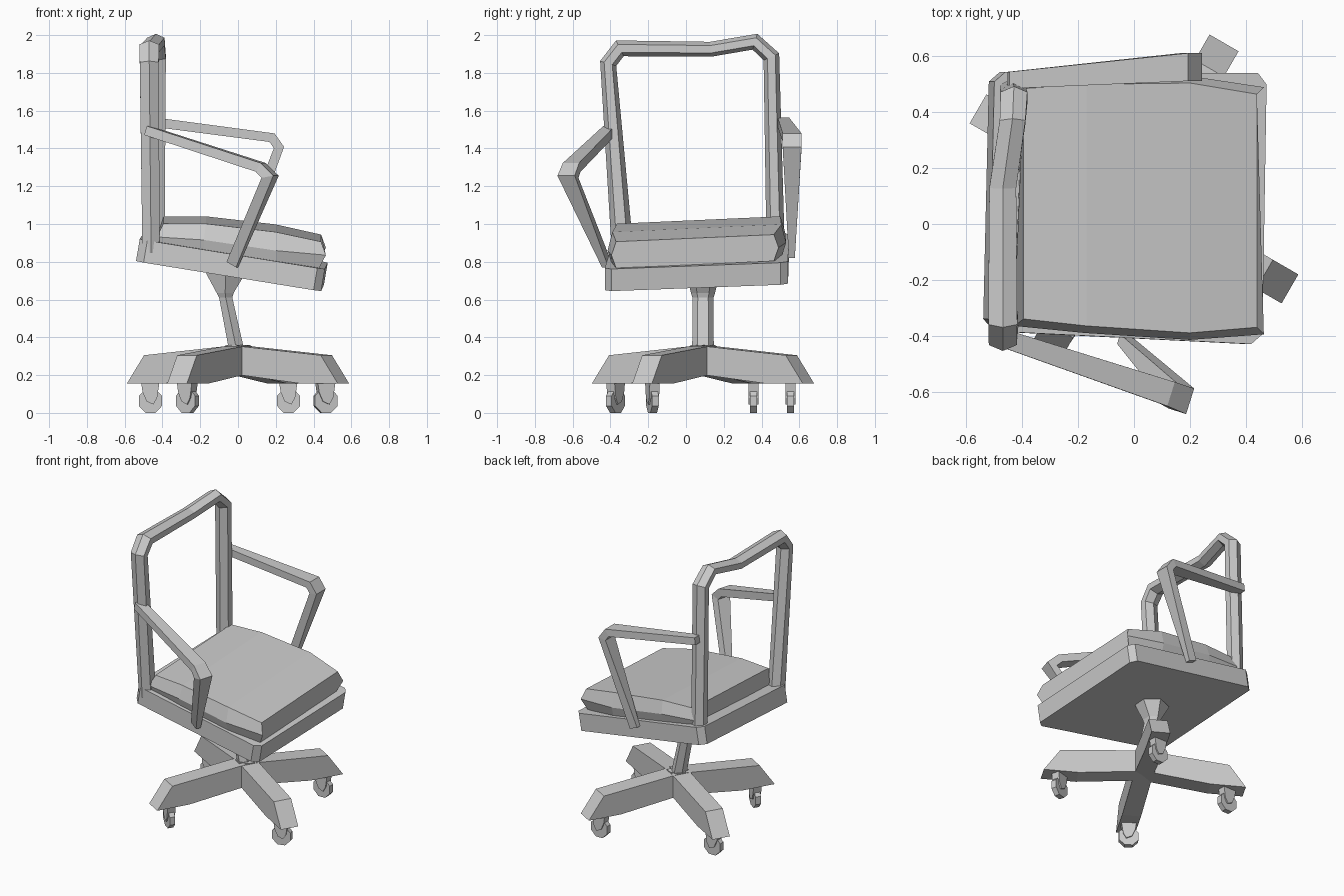
import bpy, bmesh
from math import sin, cos, pi, radians
from mathutils import Vector as V, Matrix

if "Cube" in bpy.data.objects:
    bpy.data.objects.remove(bpy.data.objects["Cube"])


def loft(name, rings, matrix=None):
    """Skin a list of equal-length closed rings, capping both ends."""
    bm = bmesh.new()
    loops = [[bm.verts.new(p) for p in r] for r in rings]
    n = len(loops[0])
    for a, b in zip(loops, loops[1:]):
        for i in range(n):
            j = (i + 1) % n
            bm.faces.new((a[i], a[j], b[j], b[i]))
    bm.faces.new(loops[0])
    bm.faces.new(loops[-1])
    if matrix:
        bm.transform(matrix)
    bmesh.ops.recalc_face_normals(bm, faces=bm.faces)
    me = bpy.data.meshes.new(name)
    bm.to_mesh(me)
    bm.free()
    ob = bpy.data.objects.new(name, me)
    bpy.context.collection.objects.link(ob)
    return ob


def sweep(name, path, side, n):
    """Sweep an n-sided section; path = (point, half width along side, half height)."""
    pts = [V(p) for p, _, _ in path]
    side = V(side).normalized()
    k = 1 / cos(pi / n)
    rings = []
    for i, (_, hu, hv) in enumerate(path):
        a = (pts[i] - pts[max(i - 1, 0)]).normalized()
        b = (pts[min(i + 1, len(pts) - 1)] - pts[i]).normalized()
        t = (a + b).normalized()
        up = t.cross(side).normalized()
        miter = 1 / max(0.6, t.dot(a if i else b))
        rings.append([pts[i] + side * hu * k * cos((j + .5) * 2 * pi / n)
                      + up * hv * k * miter * sin((j + .5) * 2 * pi / n) for j in range(n)])
    return loft(name, rings)


# four-armed base with casters
HUB = V((0, 0.09, 0))
leg = [(-.03, .36), (.54, .305), (.645, .155), (.42, .155), (-.03, .21)]
for i, (ang, turn) in enumerate([(-30, 15), (60, 0), (150, 0), (240, -35)]):
    m = Matrix.Translation(HUB) @ Matrix.Rotation(radians(ang), 4, 'Z')
    loft(f"base_leg_{i}", [[(r, s, z) for r, z in leg] for s in (-.06, .06)], m)
    c = m @ V((.535, 0, 0))
    mc = Matrix.Translation(c) @ Matrix.Rotation(radians(turn), 4, 'Z')
    loft(f"caster_wheel_{i}", [[(.067 * cos((j + .5) * pi / 4), s, .064 + .069 * sin((j + .5) * pi / 4))
                                for j in range(8)] for s in (-.018, .018)], mc)
    fork = [(-.05, .165), (.048, .165), (.035, .08), (.015, .045), (-.02, .06), (-.042, .11)]
    loft(f"caster_fork_{i}", [[(x, s, z) for x, z in fork] for s in (-.027, .027)], mc)

# leaning centre post that flares under the seat
sweep("centre_post", [((.01, .09, .25), .042, .05), ((-.065, .09, .61), .035, .048),
                      ((-.068, .09, .635), .045, .055), ((-.065, .09, .75), .11, .08)], (1, 0, 0), 6)


# tilted seat pan
def pan_z(x, y):
    return .645 + (.43 - x) * .16 + (y + .43) * .04


outline = [(-.54, -.34), (-.50, -.385), (.40, -.43), (.44, -.395),
           (.455, .50), (.425, .54), (-.48, .545), (-.52, .51)]
loft("seat_pan", [[(x + .17 * h, y, pan_z(x, y) + h) for x, y in outline] for h in (0, .117)])

# cushion: stations from back to front, each (x, z) at bottom, middle and top, then y limits of the top
stations = [((-.40, .85), (-.43, .93), (-.395, 1.0), -.34, .485),
            ((-.18, .82), (-.18, .915), (-.17, 1.0), -.365, .50),
            ((.20, .78), (.20, .86), (.20, .957), -.39, .505),
            ((.43, .765), (.465, .835), (.44, .905), -.37, .465)]
rings = []
for lo, mid, hi, y0, y1 in stations:
    sec = [(lo, y0), (mid, y0 - .025), (hi, y0), (hi, y1), (mid, y1 + .025), (lo, y1)]
    rings.append([(x, y, z + (y + .4) * .045) for (x, z), y in sec])
loft("seat_cushion", rings)

# open back frame
sweep("back_frame", [((-.46, -.335, .85), .046, .05), ((-.47, -.412, 1.85), .05, .036),
                     ((-.47, -.35, 1.93), .052, .036), ((-.47, .13, 1.925), .048, .034),
                     ((-.435, .365, 1.965), .046, .034), ((-.43, .452, 1.885), .048, .036),
                     ((-.435, .475, .85), .046, .042)], (1, 0, 0), 6)

# bent armrests
sweep("armrest_right", [((-.48, -.405, 1.495), .032, .025), ((.12, -.605, 1.30), .045, .026),
                        ((.17, -.625, 1.25), .048, .026), ((-.03, -.42, .785), .018, .03)],
      (.3, .95, 0), 4)
sweep("armrest_left", [((-.45, .515, 1.54), .03, .025), ((.18, .562, 1.457), .05, .024),
                       ((.217, .562, 1.405), .05, .024), ((.0, .56, .83), .016, .03)],
      (0, 1, 0), 4)
